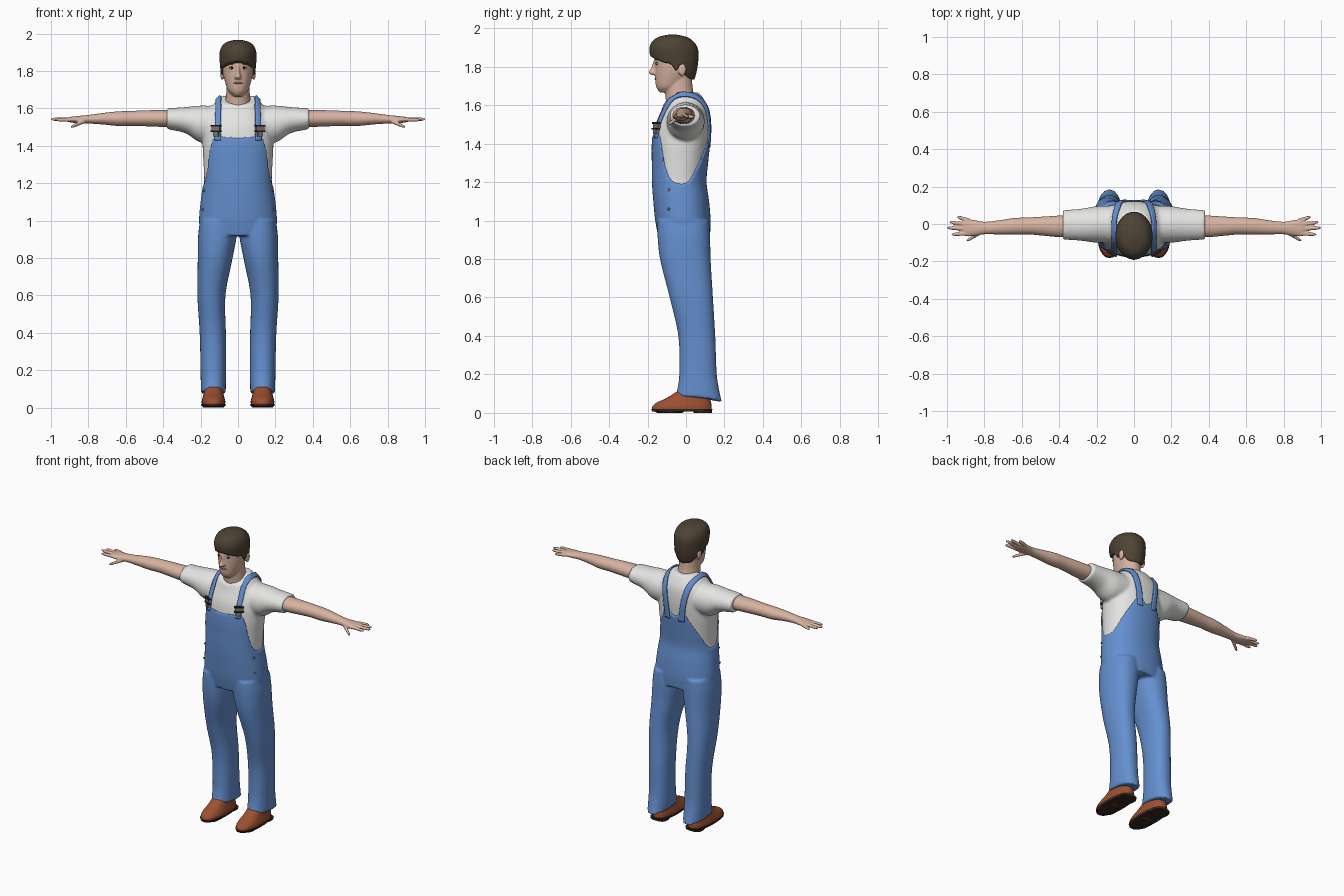
import bpy, bmesh
from math import sin, cos, pi, degrees, radians, copysign
from mathutils import Matrix, Vector

cube = bpy.data.objects.get("Cube")
if cube:
    bpy.data.objects.remove(cube)


def material(name, *rgb):
    m = bpy.data.materials.new(name)
    m.use_nodes = True
    m.diffuse_color = (*rgb, 1)
    m.node_tree.nodes["Principled BSDF"].inputs["Base Color"].default_value = (*rgb, 1)
    return m


DENIM = material("blue denim", .13, .28, .63)
COTTON = material("white cotton", .78, .78, .76)
SKIN = material("skin", .68, .45, .35)
HAIR = material("brown hair", .075, .055, .035)
LEATHER = material("brown leather", .33, .08, .03)
SOLE = material("dark sole", .04, .022, .015)
METAL = material("dull metal", .2, .19, .17)
BLACK = material("black", .015, .015, .015)
WHITE = material("eye white", .7, .68, .65)
LIP = material("lip pink", .5, .25, .2)


def interp(keys, t):
    """Smooth interpolation through rows of (t, value, value...)."""
    last = len(keys) - 1
    t = min(max(t, keys[0][0]), keys[-1][0])
    i = next(k for k in range(last) if t <= keys[k + 1][0])
    a, b = keys[i], keys[i + 1]
    a0, b1 = keys[max(i - 1, 0)], keys[min(i + 2, last)]
    h = b[0] - a[0]
    u = (t - a[0]) / h
    out = []
    for k in range(1, len(a)):
        ma = (b[k] - a0[k]) / (b[0] - a0[0]) * h
        mb = (b1[k] - a[k]) / (b1[0] - a[0]) * h
        d = b[k] - a[k]
        out.append(a[k] + u * (ma + u * (3 * d - 2 * ma - mb + u * (ma + mb - 2 * d))))
    return out


def loft(bm, keys, axis="z", side=1, low=None, high=None, power=1, grow=0, rows=40, n=64):
    """Closed solid through rows of (height, centre, radius, front y, back y).
    low and high trim the ends by angle away from the front."""
    rings = []
    for r in range(rows + 1):
        ring = []
        for k in range(n):
            a = 2 * pi * k / n
            turn = abs((degrees(a) + 180) % 360 - 180)
            lo = interp(low, turn)[0] if low else keys[0][0]
            hi = interp(high, turn)[0] if high else keys[-1][0]
            t = lo + (hi - lo) * r / rows
            c, rad, f, b = interp(keys, t)
            s, q = (copysign(abs(v) ** power, v) for v in (sin(a), cos(a)))
            u = c + (rad + grow) * s
            y = (f + b) / 2 - ((b - f) / 2 + grow) * q
            ring.append(bm.verts.new((side * u, y, t) if axis == "z" else (side * t, y, u)))
        rings.append(ring)
    for p, q in zip(rings, rings[1:]):
        for k in range(n):
            bm.faces.new((p[k - 1], p[k], q[k], q[k - 1]))
    for ring in (rings[0], rings[-1]):
        hub = bm.verts.new(sum((v.co for v in ring), Vector()) / n)
        for k in range(n):
            bm.faces.new((ring[k - 1], ring[k], hub))


def placed(at, size, turn=0):
    return Matrix.Translation(at) @ Matrix.Rotation(radians(turn), 4, "Z") @ Matrix.Diagonal((*size, 1))


def ball(bm, at, size):
    bmesh.ops.create_uvsphere(bm, u_segments=20, v_segments=12, radius=1, matrix=placed(at, size))


def box(bm, at, size, turn=0):
    bmesh.ops.create_cube(bm, size=1, matrix=placed(at, size, turn))


def finish(name, bm, mat, voxel=0, relax=0, mirror=False, smooth=True):
    bmesh.ops.recalc_face_normals(bm, faces=bm.faces)
    me = bpy.data.meshes.new(name)
    bm.to_mesh(me)
    bm.free()
    me.materials.append(mat)
    for f in me.polygons:
        f.use_smooth = smooth
    ob = bpy.data.objects.new(name, me)
    bpy.context.collection.objects.link(ob)
    if voxel:
        m = ob.modifiers.new("merge", "REMESH")
        m.mode, m.voxel_size, m.use_smooth_shade = "VOXEL", voxel, True
    if relax:
        m = ob.modifiers.new("relax", "SMOOTH")
        m.factor, m.iterations = .5, relax
    if mirror:
        ob.modifiers.new("mirror", "MIRROR").use_mirror_merge = False
    return ob


def simple(name, mat, shape, *parts, smooth=True):
    bm = bmesh.new()
    for part in parts:
        shape(bm, *part)
    return finish(name, bm, mat, mirror=True, smooth=smooth)


# Torso shape shared by the overalls and the shirt
torso = [(.92, 0, .2, -.145, .125), (1, 0, .208, -.16, .128), (1.1, 0, .2, -.17, .12),
         (1.2, 0, .188, -.177, .107), (1.3, 0, .191, -.178, .115), (1.4, 0, .196, -.178, .125),
         (1.5, 0, .19, -.165, .13), (1.58, 0, .17, -.132, .122), (1.63, 0, .13, -.115, .1),
         (1.68, 0, .08, -.1, .065)]

# Overalls: bib, low sides, raised back and two legs
leg = [(.05, .132, .066, -.068, .188), (.12, .132, .067, -.046, .172), (.2, .132, .068, -.035, .16),
       (.4, .135, .07, -.04, .152), (.6, .142, .075, -.085, .14), (.8, .122, .093, -.135, .128),
       (.92, .11, .103, -.148, .125), (1, .105, .098, -.148, .12)]
bib = [(0, 1.45), (38, 1.45), (46, 1.42), (60, 1.28), (75, 1.205), (95, 1.185),
       (110, 1.205), (130, 1.29), (150, 1.38), (162, 1.44), (180, 1.41)]
bm = bmesh.new()
loft(bm, torso, high=bib, power=.9, n=128)
for side in (1, -1):
    loft(bm, leg, side=side, low=[(0, .095), (90, .08), (180, .055)], power=.9)
finish("overalls", bm, DENIM, voxel=.008, relax=4)

# Shirt with short sleeves
sleeve = [(.06, 1.52, .09, -.1, .1), (.2, 1.517, .098, -.1, .095),
          (.28, 1.537, .07, -.09, .082), (.38, 1.545, .056, -.083, .074)]
bm = bmesh.new()
loft(bm, torso, high=[(0, 1.615), (50, 1.635), (90, 1.668), (180, 1.665)], power=.9, grow=-.007)
for side in (1, -1):
    loft(bm, sleeve, "x", side)
shirt = finish("shirt", bm, COTTON, voxel=.009, relax=6)

# Arms, palms, fingers and thumbs
arm = [(.3, 1.545, .045, -.068, .048), (.4, 1.546, .045, -.07, .045), (.48, 1.547, .043, -.063, .04),
       (.56, 1.547, .04, -.056, .035), (.64, 1.545, .039, -.057, .032), (.72, 1.545, .031, -.056, .02),
       (.8, 1.542, .023, -.055, .012), (.85, 1.54, .02, -.063, .02), (.9, 1.54, .014, -.066, .027),
       (.915, 1.54, .009, -.056, .02)]
digits = [((.88, .018, 1.54), (.945, .038, 1.537)), ((.88, -.005, 1.54), (.987, .01, 1.541)),
          ((.88, -.027, 1.54), (1, -.02, 1.542)), ((.88, -.05, 1.54), (.975, -.056, 1.539)),
          ((.82, -.045, 1.532), (.895, -.09, 1.5))]
bm = bmesh.new()
loft(bm, arm, "x")
for base, tip in digits:
    keys = []
    for u, r in ((0, .012), (.5, .0105), (.85, .009), (1, .004)):
        x, y, z = Vector(base).lerp(Vector(tip), u)
        keys.append((x, z, r, y - r, y + r))
    loft(bm, keys, "x", rows=12, n=16)
finish("arms_and_hands", bm, SKIN, voxel=.005, relax=2, mirror=True)

# Head with neck, nose and ears
neck = [(1.55, 0, .075, -.095, .045), (1.62, 0, .07, -.104, .05), (1.68, 0, .063, -.11, .036),
        (1.75, 0, .06, -.11, .03)]
skull = [(1.665, 0, .025, -.135, -.06), (1.69, 0, .05, -.153, -.03), (1.73, 0, .066, -.16, .01),
         (1.78, 0, .079, -.161, .04), (1.83, 0, .083, -.163, .05), (1.88, 0, .083, -.168, .05),
         (1.92, 0, .073, -.153, .038), (1.95, 0, .04, -.12, .005)]
nose = [(1.757, 0, .015, -.182, -.13), (1.768, 0, .019, -.194, -.13), (1.79, 0, .012, -.183, -.13),
        (1.835, 0, .009, -.168, -.13)]
bm = bmesh.new()
for keys in (neck, skull, nose):
    loft(bm, keys, n=40)
for side in (1, -1):
    ball(bm, (side * .084, -.02, 1.785), (.011, .021, .034))
finish("head", bm, SKIN, voxel=.005, relax=3)

# Hair cap with a fringe, sideburns and a low nape
hair = [(1.72, 0, .064, -.13, .04), (1.78, 0, .089, -.165, .057), (1.85, 0, .098, -.185, .065),
        (1.9, 0, .098, -.19, .06), (1.935, 0, .084, -.172, .035), (1.956, 0, .058, -.14, 0),
        (1.967, 0, .015, -.09, -.05)]
hairline = [(0, 1.855), (30, 1.845), (60, 1.825), (80, 1.815), (92, 1.775), (106, 1.815),
            (122, 1.755), (140, 1.735), (180, 1.73)]
bm = bmesh.new()
loft(bm, hair, low=hairline)
finish("hair", bm, HAIR, voxel=.006, relax=2)

# Face details
simple("eye_whites", WHITE, ball, ((.033, -.151, 1.815), (.014, .006, .006)))
simple("irises", BLACK, ball, ((.033, -.155, 1.815), (.006, .004, .006)))
simple("eyelids", HAIR, ball, ((.033, -.153, 1.821), (.015, .005, .002)))
simple("eyebrows", HAIR, ball, ((.034, -.153, 1.838), (.019, .006, .004)))
simple("lips", LIP, ball, ((.006, -.156, 1.736), (.018, .007, .005)))

# Shoulder straps laid over the shirt
path = [(0, .115, -.17, 1.43), (1, .117, -.15, 1.54), (2, .112, -.09, 1.63), (3, .102, 0, 1.65),
        (4, .088, .09, 1.61), (5, .068, .13, 1.5), (6, .052, .125, 1.38)]
bm = bmesh.new()
previous = None
for k in range(61):
    x, y, z = interp(path, k / 10)
    row = [bm.verts.new((x + dx * .0095, y, z)) for dx in (-2, -1, 0, 1, 2)]
    if previous:
        for j in range(4):
            bm.faces.new((previous[j], previous[j + 1], row[j + 1], row[j]))
    previous = row
straps = finish("straps", bm, DENIM)
wrap = straps.modifiers.new("wrap", "SHRINKWRAP")
wrap.target, wrap.wrap_mode, wrap.offset = shirt, "ABOVE_SURFACE", .007
thick = straps.modifiers.new("thick", "SOLIDIFY")
thick.thickness, thick.offset = .01, 0
straps.modifiers.new("mirror", "MIRROR")

# Buckles, side buttons and bib tag
simple("buckle_plates", METAL, box, ((.117, -.152, 1.492), (.05, .014, .022), 30),
       ((.117, -.158, 1.462), (.03, .014, .024), 30), smooth=False)
simple("buckle_bars", BLACK, box, ((.117, -.155, 1.507), (.06, .016, .008), 30),
       ((.117, -.157, 1.477), (.058, .016, .008), 30), smooth=False)
simple("side_buttons", METAL, ball, ((.181, -.09, 1.16), (.006, .007, .007)),
       ((.188, -.09, 1.06), (.006, .007, .007)))
bm = bmesh.new()
box(bm, (.085, -.165, 1.37), (.028, .006, .007), 22)
finish("bib_tag", bm, LIP, smooth=False)

# Shoes and soles
upper = [(.015, .131, .062, -.176, .134), (.035, .131, .063, -.174, .133), (.055, .131, .058, -.15, .13),
         (.075, .131, .053, -.105, .126), (.11, .131, .047, -.05, .12)]
bm = bmesh.new()
loft(bm, upper, power=.85, rows=20)
finish("shoes", bm, LEATHER, mirror=True)
bm = bmesh.new()
loft(bm, [(.006, .131, .062, -.176, .134), (.02, .131, .066, -.181, .138)], power=.85, rows=2)
loft(bm, [(0, .131, .056, .04, .134), (.012, .131, .058, .04, .136)], power=.7, rows=2)
loft(bm, [(0, .131, .052, -.15, -.02), (.012, .131, .06, -.172, 0)], power=.85, rows=2)
finish("soles", bm, SOLE, mirror=True, smooth=False)
